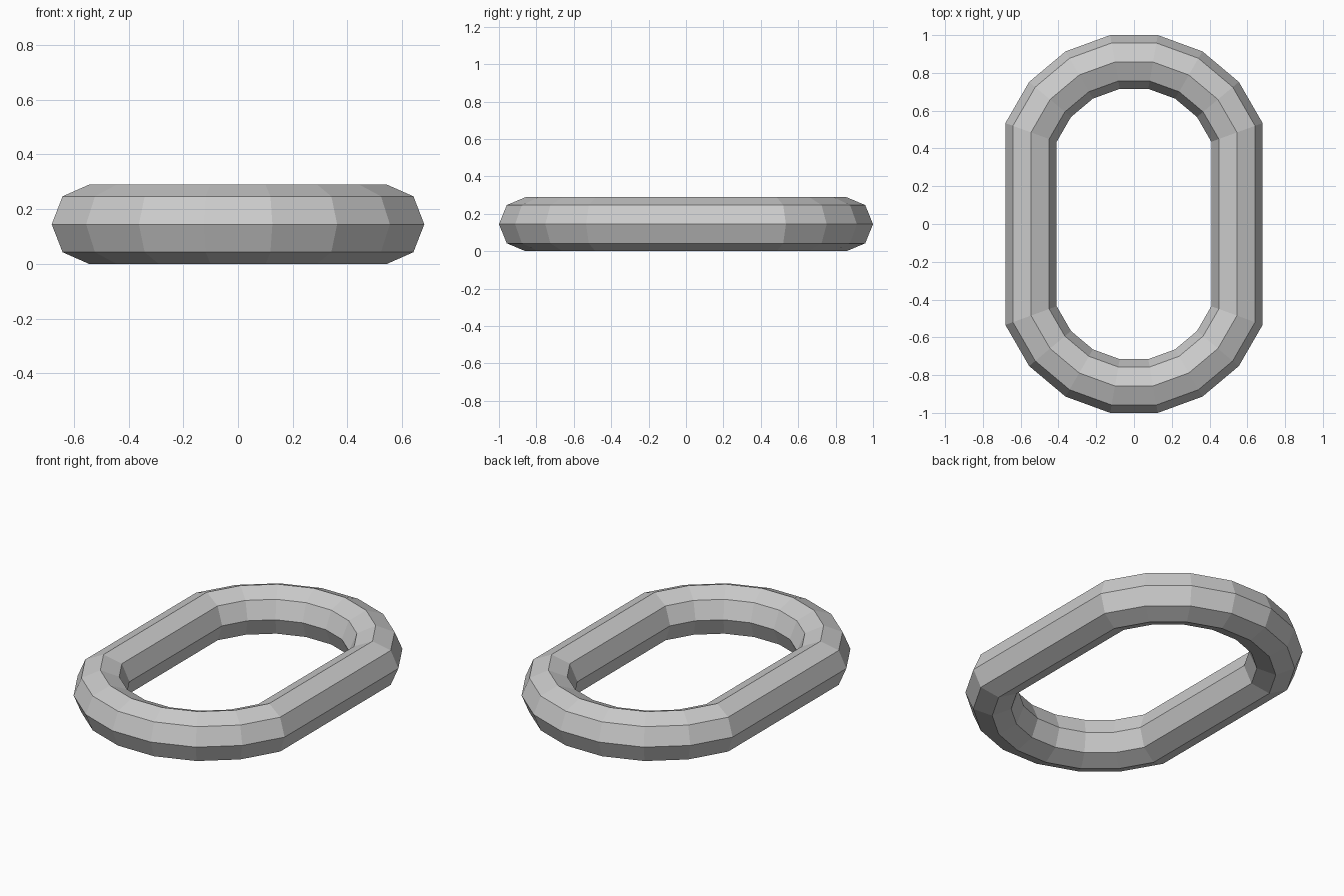
import bpy, bmesh
from math import sin, cos, radians, tau

if "Cube" in bpy.data.objects:
    bpy.data.objects.remove(bpy.data.objects["Cube"])

R, r, SHIFT = 0.58, 0.1445, 0.2865   # bend radius, bar radius, bend centre offset
SIDES = 8

bm = bmesh.new()


def ring(angle, y_shift):
    """Octagonal bar section at one station of the rounded end."""
    c, s = cos(radians(angle)), sin(radians(angle))
    verts = []
    for i in range(SIDES):
        t = tau * i / SIDES
        d = R + r * cos(t)
        verts.append(bm.verts.new((d * c, d * s + y_shift, r + r * sin(t))))
    return verts


# Two rounded ends; the straight bars span the gaps between them
rings = [ring(a, SHIFT) for a in range(20, 161, 20)]
rings += [ring(a, -SHIFT) for a in range(200, 341, 20)]

for a, b in zip(rings, rings[1:] + rings[:1]):
    for i in range(SIDES):
        j = (i + 1) % SIDES
        bm.faces.new((a[i], b[i], b[j], a[j]))

bmesh.ops.recalc_face_normals(bm, faces=bm.faces)
mesh = bpy.data.meshes.new("chain_link")
bm.to_mesh(mesh)
bm.free()
bpy.context.collection.objects.link(bpy.data.objects.new("chain_link", mesh))
